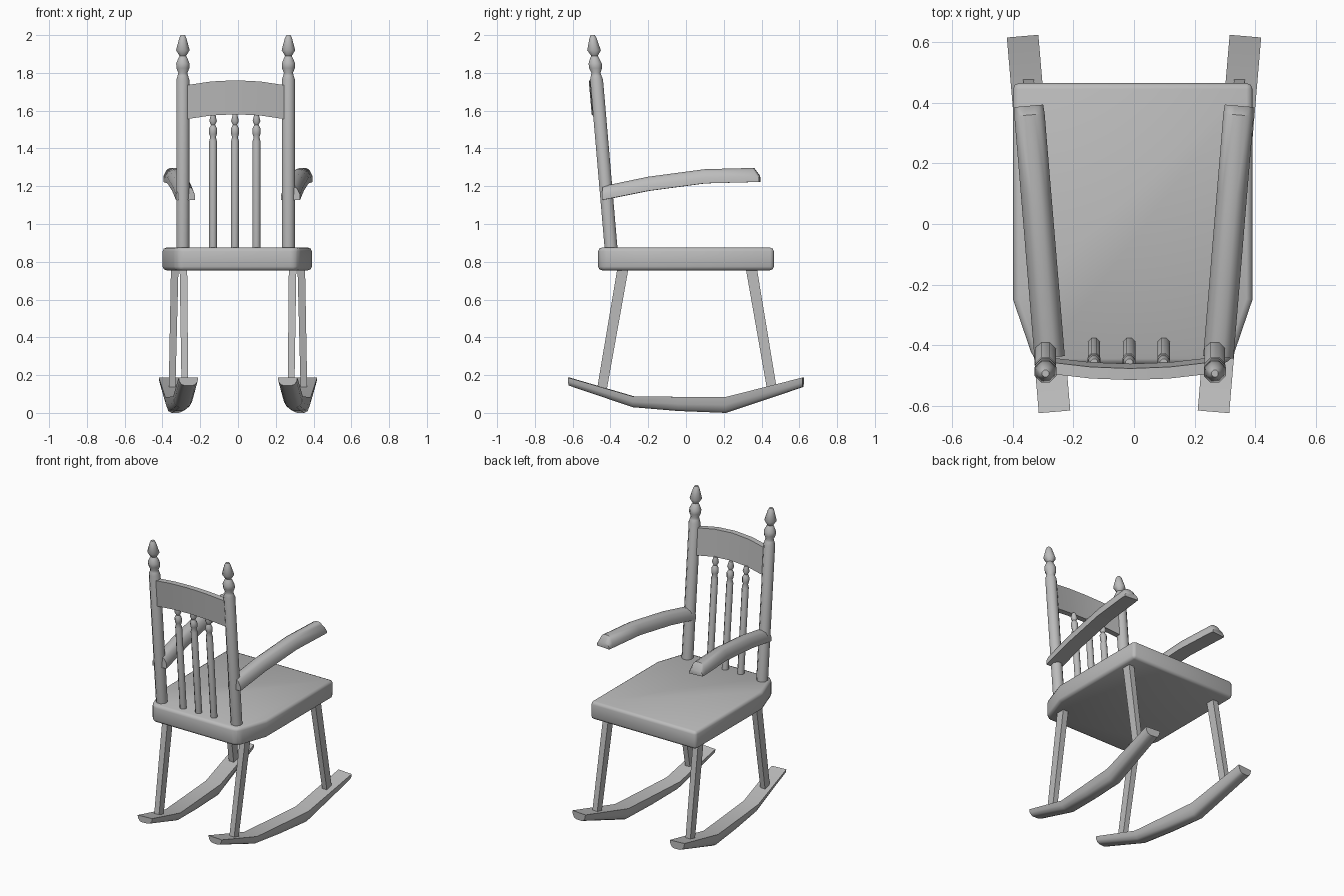
import bpy, bmesh, math

if "Cube" in bpy.data.objects:
    bpy.data.objects.remove(bpy.data.objects["Cube"])

LEAN = 0.086          # backward lean of the back rest per unit of height
SEAT_TOP = 0.875

# dark grey finish
grey = bpy.data.materials.new("dark_grey")
grey.diffuse_color = (0.5, 0.5, 0.5, 1)
grey.use_nodes = True
grey.node_tree.nodes["Principled BSDF"].inputs["Base Color"].default_value = grey.diffuse_color


def loft(name, rings, angle=35):
    """Skin a list of equal-length point rings and cap both ends."""
    bm = bmesh.new()
    vs = [[bm.verts.new(p) for p in r] for r in rings]
    n = len(vs[0])
    for a, b in zip(vs, vs[1:]):
        for i in range(n):
            bm.faces.new((a[i], a[(i + 1) % n], b[(i + 1) % n], b[i]))
    bm.faces.new(vs[0])
    bm.faces.new(vs[-1])
    bmesh.ops.recalc_face_normals(bm, faces=bm.faces)
    me = bpy.data.meshes.new(name)
    bm.to_mesh(me)
    bm.free()
    me.materials.append(grey)
    ob = bpy.data.objects.new(name, me)
    bpy.context.collection.objects.link(ob)
    bpy.ops.object.select_all(action='DESELECT')
    ob.select_set(True)
    bpy.context.view_layer.objects.active = ob
    bpy.ops.object.shade_smooth_by_angle(angle=math.radians(angle))
    return ob


def back_y(z):
    return -0.397 - (z - SEAT_TOP) * LEAN


def turned(name, x, profile, sides=8):
    """Leaning turned part from (z, radius) pairs."""
    rings = []
    for z, r in profile:
        ring = []
        for i in range(sides):
            a = 2 * math.pi * (i + 0.5) / sides
            ring.append((x + r * math.cos(a), back_y(z) + r * math.sin(a), z))
        rings.append(ring)
    loft(name, rings, 50)


# seat: outline with clipped back corners, softly shaded rounded edges
outline = [(-0.395, 0.465), (0.395, 0.465), (0.395, -0.25),
           (0.33, -0.44), (0.30, -0.465), (-0.30, -0.465),
           (-0.33, -0.44), (-0.395, -0.25)]
seat = loft("seat", [[(x - 0.004, y, z) for x, y in outline] for z in (0.755, SEAT_TOP)], 180)
bev = seat.modifiers.new("round_edges", 'BEVEL')
bev.width = 0.02
bev.segments = 2
bev.limit_method = 'ANGLE'
bev.angle_limit = math.radians(30)

# back posts with finials
post = [(0.86, 0.037), (1.765, 0.037), (1.785, 0.03), (1.80, 0.026), (1.825, 0.037),
        (1.85, 0.038), (1.875, 0.027), (1.89, 0.019), (1.92, 0.039),
        (1.985, 0.02), (2.0, 0.012)]
for side, x in (("left", -0.292), ("right", 0.267)):
    turned("back_post_" + side, x, post)

# back spindles
spindle = [(0.86, 0.022), (1.44, 0.022), (1.46, 0.016), (1.475, 0.022),
           (1.505, 0.023), (1.525, 0.012), (1.545, 0.022), (1.58, 0.013)]
for i, x in enumerate((-0.132, -0.016, 0.098)):
    turned("back_spindle_%d" % (i + 1), x, spindle)

# arched and bowed top rail
rings = []
for i in range(5):
    t = i / 2 - 1
    x = -0.0125 + 0.26 * t
    bow = 0.005 + 0.02 * (1 - t * t)
    lift = 0.026 * (1 - t * t)
    ring = []
    for z, d in ((1.555, 0.019), (1.735, 0.019), (1.735, -0.019), (1.555, -0.019)):
        ring.append((x, back_y(z) - bow + d, z + lift))
    rings.append(ring)
loft("top_rail", rings)

# cross-sections: (across, fraction from bottom to top)
arm_section = [(-0.05, 0), (-0.05, 0.4), (-0.034, 0.85), (-0.015, 1),
               (0.015, 1), (0.034, 0.85), (0.05, 0.4), (0.05, 0)]
rocker_section = [(-0.052, 1), (-0.048, 0.5), (-0.036, 0.12), (-0.02, 0),
                  (0.02, 0), (0.036, 0.12), (0.048, 0.5), (0.052, 1)]

# stations: y, bottom z, top z, width factor
arm_path = [(-0.44, 1.127, 1.20, 1), (-0.20, 1.175, 1.25, 1), (0.10, 1.215, 1.29, 1),
            (0.36, 1.222, 1.297, 1), (0.39, 1.222, 1.257, 0.95)]
rocker_path = [(-0.62, 0.145, 0.187, 1), (-0.28, 0.03, 0.088, 1), (-0.04, 0.01, 0.085, 1),
               (0.21, 0.0, 0.083, 1), (0.62, 0.137, 0.187, 1)]


def swept(name, s, section, path, slope):
    """Sweep a section along y, splayed outwards by slope, on side s."""
    rings = [[(s * (0.315 + slope * y + u * w), y - slope * u, b + (t - b) * v)
              for u, v in section] for y, b, t, w in path]
    loft(name, rings, 50)


def leg(name, s, top, bottom):
    """Tapered square leg between two (x, y, z) points."""
    rings = []
    for (x, y, z), k in ((bottom, 0.93), (top, 1.05)):
        rings.append([(s * (x + a * 0.019 * k), y + b * 0.028 * k, z)
                      for a, b in ((-1, -1), (1, -1), (1, 1), (-1, 1))])
    loft(name, rings)


# mirrored arms, rockers and legs
for side, s in (("left", -1), ("right", 1)):
    swept("arm_" + side, s, arm_section, arm_path, 0.083)
    swept("rocker_" + side, s, rocker_section, rocker_path, 0.085)
    leg("front_leg_" + side, s, (0.335, 0.345, 0.77), (0.349, 0.455, 0.125))
    leg("back_leg_" + side, s, (0.289, -0.333, 0.77), (0.281, -0.446, 0.12))
